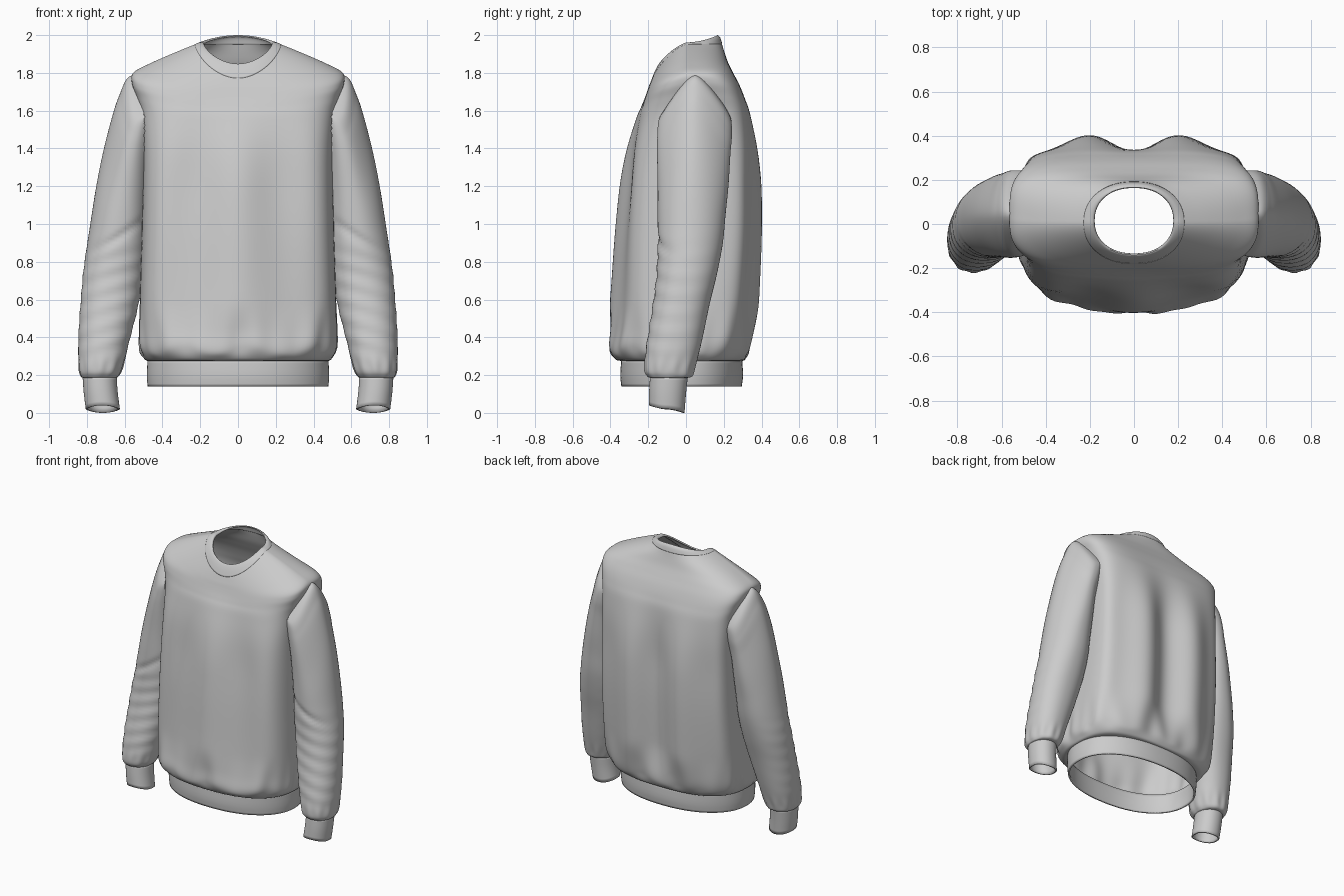
import bpy
from math import sin, cos, pi, exp

if "Cube" in bpy.data.objects:
    bpy.data.objects.remove(bpy.data.objects["Cube"])


def body(h, yf, yb, zf, zb, zs, n):
    return (-h, h, yf, yb, zs, zs, zf, zb, n)


def level(h, yf, yb, z, n):
    return body(h, yf, yb, z, z, z, n)


def arm(xi, xo, yf, yb, zi, zo, n=2.2):
    m = (zi + zo) / 2
    return (xi, xo, yf, yb, zi, zo, m, m, n)


def ramp(a, b, v):
    t = min(1, max(0, (v - a) / (b - a)))
    return t * t * (3 - 2 * t)


def spline(rings, sub):
    """Catmull-Rom interpolation between the listed rings."""
    out = []
    for i in range(len(rings) - 1):
        p = [rings[max(i - 1, 0)], rings[i], rings[i + 1], rings[min(i + 2, len(rings) - 1)]]
        for k in range(sub):
            t = k / sub
            out.append([0.5 * (2 * b + (c - a) * t + (2 * a - 5 * b + 4 * c - d) * t * t
                               + (3 * b - a - 3 * c + d) * t ** 3) for a, b, c, d in zip(*p)])
    return out + [list(rings[-1])]


def loft(name, rings, seg, sub, folds=None, thick=0, mirror=False, skip=None):
    """Skin superellipse rings (listed bottom to top) into an open tube."""
    verts, faces = [], []
    rows = spline(rings, sub)
    for x0, x1, y0, y1, zx0, zx1, zy0, zy1, n in rows:
        for j in range(seg):
            a = 2 * pi * j / seg
            c, s = cos(a), sin(a)
            e = n + max(0, 1.6 * (n - 2.3)) if s > 0 else n    # squarer back
            r = (abs(c) ** e + abs(s) ** e) ** (-1 / e)
            x = (x0 + x1) / 2 + c * r * (x1 - x0) / 2
            y = (y0 + y1) / 2 + s * r * (y1 - y0) / 2
            q = abs(s) ** 1.6
            z = (1 - q) * (zx0 + (zx1 - zx0) * (0.5 + 0.5 * c)) + q * (zy1 if s > 0 else zy0)
            verts.append(folds(x, y, z, c, s, a) if folds else (x, y, z))
    for i in range(len(rows) - 1):
        for j in range(seg):
            k = (j + 1) % seg
            f = (i * seg + j, i * seg + k, (i + 1) * seg + k, (i + 1) * seg + j)
            mid = [sum(verts[v][t] for v in f) / 4 for t in range(3)]
            if not (skip and skip(*mid)):
                faces.append(f)
    me = bpy.data.meshes.new(name)
    me.from_pydata(verts, [], faces)
    ob = bpy.data.objects.new(name, me)
    bpy.context.collection.objects.link(ob)
    me.shade_smooth()
    if thick:
        m = ob.modifiers.new("Cloth thickness", 'SOLIDIFY')
        m.thickness, m.offset = thick, -1
        me.set_sharp_from_angle(angle=0.7)
    if mirror:
        m = ob.modifiers.new("Other side", 'MIRROR')
        m.use_mirror_merge = False
    return ob


def torso_folds(x, y, z, c, s, a):
    w = ramp(0.29, 0.6, z) * (1 - ramp(1.15, 1.72, z))
    if s > 0:    # two long ridges down the back
        y -= 0.038 * w * cos(2 * pi * x / 0.42) * s * s
    else:        # centre panel widening towards the hem
        half = 0.24 + 0.08 * (1.4 - z)
        y -= 0.03 * w * cos(pi * x / half) * s * s
    # gathers above the hem band
    g = ramp(0.28, 0.34, z) * (1 - ramp(0.36, 0.62, z))
    d = 0.005 * g * (sin(13 * a) + 0.7 * sin(22 * a + 1))
    return (x + c * d, y + s * d, z + 0.012 * g * sin(9 * a + 2))


def sleeve_folds(x, y, z, c, s, a):
    w = ramp(0.22, 0.4, z) * (1 - ramp(0.75, 1.0, z))
    d = 0.003 * w * (0.5 - 0.5 * s) * sin(2 * pi * z / 0.1 + 5 * x + 2 * c)
    d -= 0.010 * exp(-((z - 0.93 + 0.1 * c) / 0.025) ** 2) * max(0, -s)
    g = exp(-((z - 0.24) / 0.05) ** 2)
    d += 0.003 * g * sin(11 * a)
    return (x + c * d, y + s * d, z)


def armhole(x, y, z):
    return abs(x) > .46 and ((y - .045) / .15) ** 2 + ((z - 1.53) / .21) ** 2 < 1


def inside_body(x, y, z):
    return x < .495 and z > 1.31


# Torso, from hem seam up over the shoulders to the collar seam
loft("torso", [
    level(.475, -.34, .295, .275, 2.3),
    level(.495, -.375, .315, .285, 2.5),
    level(.52, -.40, .335, .34, 2.7),
    level(.522, -.385, .345, .45, 3),
    level(.518, -.368, .358, .65, 3.3),
    level(.508, -.342, .37, 1.0, 3.6),
    level(.502, -.303, .362, 1.35, 3.7),
    body(.515, -.26, .337, 1.55, 1.57, 1.57, 3.5),
    body(.54, -.235, .312, 1.62, 1.66, 1.68, 3.3),
    body(.563, -.22, .283, 1.66, 1.735, 1.755, 3.1),
    body(.552, -.208, .25, 1.695, 1.80, 1.803, 2.9),
    body(.47, -.198, .223, 1.725, 1.855, 1.848, 2.6),
    body(.345, -.188, .205, 1.75, 1.905, 1.903, 2.4),
    body(.225, -.178, .19, 1.775, 1.955, 1.952, 2.2),
], 160, 6, torso_folds, skip=armhole)

# Ribbed bands: collar, hem
loft("collar", [
    body(.228, -.18, .192, 1.772, 1.952, 1.951, 2.2),
    body(.205, -.162, .182, 1.815, 1.985, 1.961, 2.2),
    body(.185, -.143, .168, 1.847, 2.0, 1.96, 2.2),
    body(.178, -.133, .163, 1.842, 1.994, 1.95, 2.2),
], 96, 4, thick=.006)
loft("hem_band", [
    level(.478, -.342, .295, .14, 2.2),
    level(.483, -.348, .302, .20, 2.2),
    level(.478, -.342, .297, .285, 2.3),
], 128, 3, thick=.012)

# Sleeves, from wrist up into the armhole
loft("sleeves", [
    arm(.65, .82, -.185, .005, .185, .185),
    arm(.632, .833, -.205, .035, .195, .195),
    arm(.61, .843, -.22, .05, .24, .24),
    arm(.575, .845, -.205, .085, .38, .39),
    arm(.53, .833, -.175, .125, .56, .59),
    arm(.505, .815, -.155, .165, .70, .78),
    arm(.49, .785, -.15, .195, .82, .98),
    arm(.485, .752, -.15, .21, .92, 1.19),
    arm(.48, .712, -.15, .225, 1.02, 1.39),
    arm(.475, .66, -.153, .235, 1.15, 1.59, 2.3),
    arm(.465, .625, -.152, .243, 1.24, 1.69, 2.4),
    arm(.45, .583, -.145, .24, 1.32, 1.775, 2.5),
    arm(.41, .51, -.12, .22, 1.40, 1.80, 2.5),
], 72, 8, sleeve_folds, mirror=True, skip=inside_body)

# Cuffs, tilted slightly at the wrist opening
loft("cuffs", [
    (.625, .806, -.197, -.008, .02, .02, .04, .0, 2.1),
    (.637, .817, -.195, .0, .11, .11, .12, .10, 2.1),
    (.642, .823, -.19, .01, .195, .195, .195, .195, 2.1),
], 64, 3, thick=.01, mirror=True)
